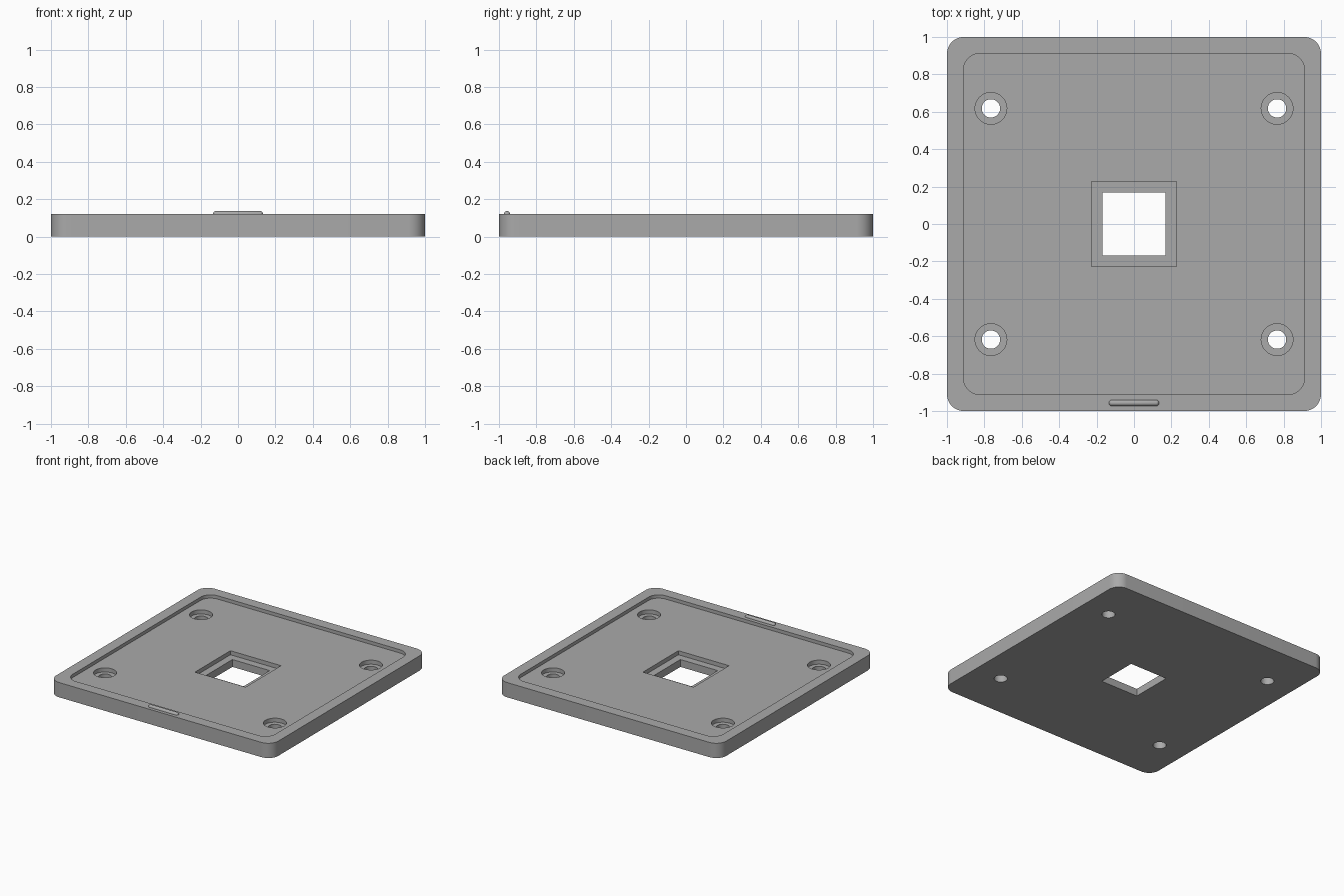
import bpy, bmesh, math

cube = bpy.data.objects.get("Cube")
if cube:
    bpy.data.objects.remove(cube, do_unlink=True)

grey = bpy.data.materials.new("plain grey")
grey.use_nodes = True
GREY = (0.4, 0.4, 0.4, 1)
grey.diffuse_color = GREY
grey.node_tree.nodes["Principled BSDF"].inputs["Base Color"].default_value = GREY

TOP, FLOOR, LEDGE = 0.12, 0.093, 0.06


def rounded_square(half, radius, steps=12):
    """Outline of a square with rounded corners, counter-clockwise."""
    pts = []
    for q in range(4):
        mid = math.radians(45 + 90 * q)
        cx = math.copysign(half - radius, math.cos(mid))
        cy = math.copysign(half - radius, math.sin(mid))
        for i in range(steps + 1):
            a = math.pi / 2 * (q + i / steps)
            pts.append((cx + radius * math.cos(a), cy + radius * math.sin(a)))
    return pts


def square(half):
    return [(half, half), (-half, half), (-half, -half), (half, -half)]


def circle(x, y, radius, n=40):
    return [(x + radius * math.cos(math.tau * i / n),
             y + radius * math.sin(math.tau * i / n)) for i in range(n)]


def prism(name, outline, z0, z1):
    """Extrude an outline straight up between two heights."""
    bm = bmesh.new()
    face = bm.faces.new([bm.verts.new((x, y, z0)) for x, y in outline])
    up = bmesh.ops.extrude_face_region(bm, geom=[face])
    verts = [v for v in up["geom"] if isinstance(v, bmesh.types.BMVert)]
    bmesh.ops.translate(bm, verts=verts, vec=(0, 0, z1 - z0))
    bmesh.ops.recalc_face_normals(bm, faces=bm.faces)
    mesh = bpy.data.meshes.new(name)
    bm.to_mesh(mesh)
    bm.free()
    obj = bpy.data.objects.new(name, mesh)
    bpy.context.collection.objects.link(obj)
    mesh.materials.append(grey)
    return obj


def smooth(obj):
    bpy.ops.object.select_all(action="DESELECT")
    obj.select_set(True)
    bpy.context.view_layer.objects.active = obj
    bpy.ops.object.shade_smooth_by_angle(angle=math.radians(30))


# Base plate with rounded corners
plate = prism("base_plate", rounded_square(1, 0.09), 0, TOP)

# Shallow tray, stepped square window and four counterbored screw holes
cutters = [
    prism("tray_cutter", rounded_square(0.912, 0.09), FLOOR, 0.3),
    prism("window_step_cutter", square(0.228), LEDGE, 0.3),
    prism("window_cutter", square(0.168), -0.1, 0.3),
]
for sx in (-1, 1):
    for sy in (-1, 1):
        x, y = sx * 0.765, sy * 0.618
        cutters.append(prism("counterbore_cutter", circle(x, y, 0.085), LEDGE, 0.3))
        cutters.append(prism("screw_hole_cutter", circle(x, y, 0.049), -0.1, 0.3))

for cutter in cutters:
    mod = plate.modifiers.new(cutter.name, "BOOLEAN")
    mod.operation = "DIFFERENCE"
    mod.solver = "EXACT"
    mod.object = cutter
bpy.context.view_layer.update()
cut = bpy.data.meshes.new_from_object(
    plate.evaluated_get(bpy.context.evaluated_depsgraph_get()))
plate.modifiers.clear()
plate.data = cut
for cutter in cutters:
    bpy.data.objects.remove(cutter, do_unlink=True)
smooth(plate)

# Rounded locating ridge on the front rim
bpy.ops.mesh.primitive_uv_sphere_add(segments=24, ring_count=12, radius=0.0165,
                                     location=(0, -0.957, TOP))
ridge = bpy.context.object
ridge.name = "front_ridge"
for v in ridge.data.vertices:
    if abs(v.co.x) > 1e-5:
        v.co.x += math.copysign(0.1175, v.co.x)
ridge.data.materials.append(grey)
smooth(ridge)
